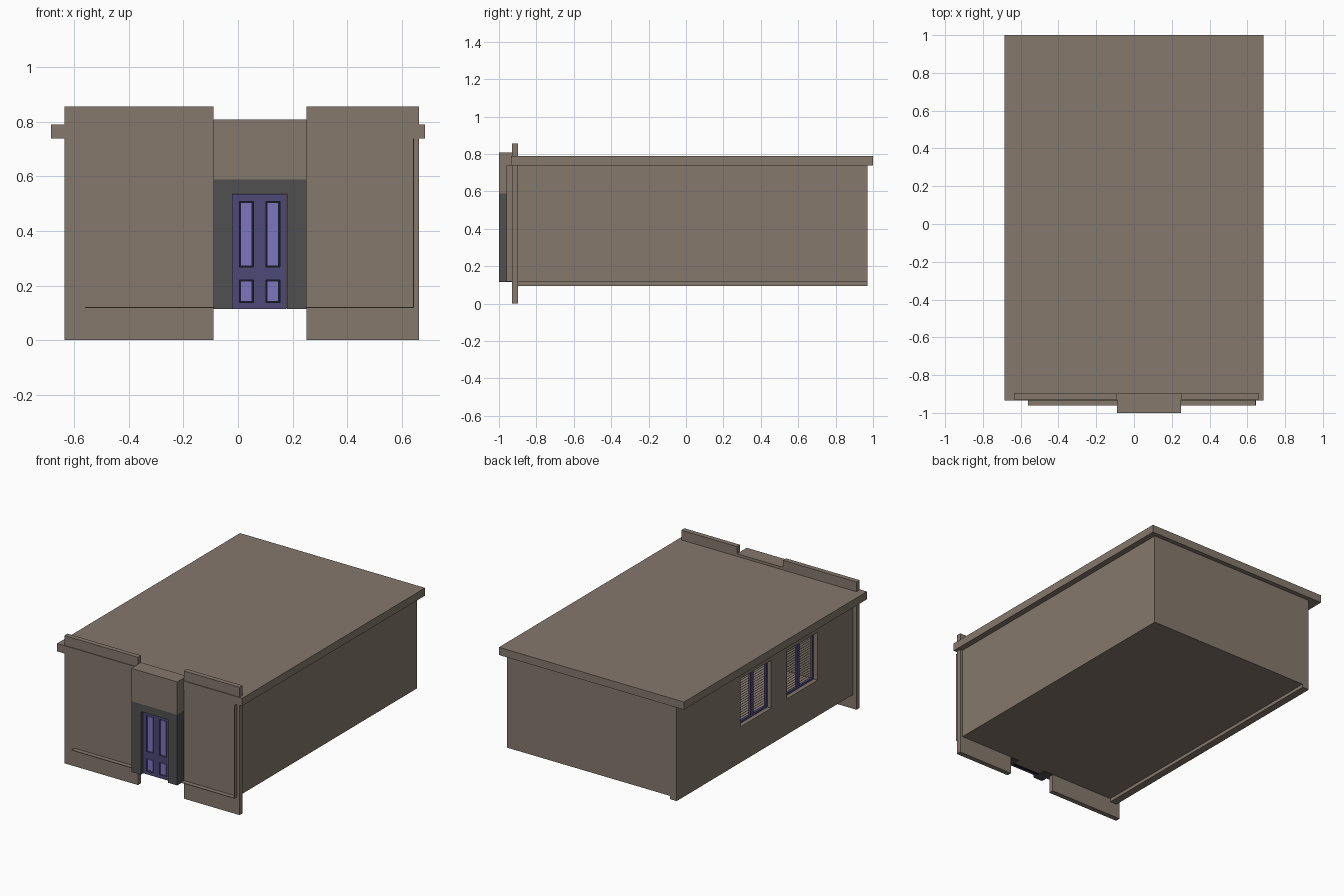
import bpy, bmesh
from mathutils import Vector

if "Cube" in bpy.data.objects:
    bpy.data.objects.remove(bpy.data.objects["Cube"])


def material(name, rgb):
    m = bpy.data.materials.new(name)
    m.diffuse_color = (*rgb, 1)
    m.use_nodes = True
    m.node_tree.nodes["Principled BSDF"].inputs["Base Color"].default_value = m.diffuse_color
    return m


BROWN = material("brown_stucco", (0.235, 0.188, 0.15))
GREY = material("dark_stone", (0.08, 0.08, 0.08))
INDIGO = material("indigo_paint", (0.075, 0.065, 0.185))
LILAC = material("lilac_paint", (0.21, 0.175, 0.53))
BLACK = material("black_trim", (0.01, 0.01, 0.015))


def finish(bm, name, mat):
    bmesh.ops.recalc_face_normals(bm, faces=bm.faces)
    me = bpy.data.meshes.new(name)
    bm.to_mesh(me)
    bm.free()
    me.materials.append(mat)
    ob = bpy.data.objects.new(name, me)
    bpy.context.collection.objects.link(ob)
    return ob


def box(name, x, y, z, mat=BROWN):
    """Box from (min, max) ranges."""
    bm = bmesh.new()
    bmesh.ops.create_cube(bm, size=1)
    for v in bm.verts:
        v.co = [r[0] + (c + 0.5) * (r[1] - r[0]) for c, r in zip(v.co, (x, y, z))]
    return finish(bm, name, mat)


def pierced(name, axis, u, z, depth, holes, mat=BROWN):
    """Upright slab with rectangular holes (u0, u1, z0, z1); u runs along x or y,
    depth is the range on the other horizontal axis."""
    us = sorted({*u, *(c for h in holes for c in h[:2])})
    zs = sorted({*z, *(c for h in holes for c in h[2:])})
    place = (lambda a, d, b: (a, d, b)) if axis == "x" else (lambda a, d, b: (d, a, b))
    bm = bmesh.new()
    grid = [[bm.verts.new(place(a, depth[0], b)) for b in zs] for a in us]
    for i in range(len(us) - 1):
        for j in range(len(zs) - 1):
            cu, cz = (us[i] + us[i + 1]) / 2, (zs[j] + zs[j + 1]) / 2
            if any(h[0] < cu < h[1] and h[2] < cz < h[3] for h in holes):
                continue
            bm.faces.new((grid[i][j], grid[i + 1][j], grid[i + 1][j + 1], grid[i][j + 1]))
    bmesh.ops.delete(bm, geom=[v for v in bm.verts if not v.link_faces], context="VERTS")
    out = bmesh.ops.extrude_face_region(bm, geom=bm.faces[:], use_keep_orig=True)
    moved = [g for g in out["geom"] if isinstance(g, bmesh.types.BMVert)]
    bmesh.ops.translate(bm, verts=moved, vec=Vector(place(0, depth[1] - depth[0], 0)))
    bmesh.ops.recalc_face_normals(bm, faces=bm.faces)
    bmesh.ops.dissolve_limit(bm, angle_limit=0.01, verts=bm.verts, edges=bm.edges)
    return finish(bm, name, mat)


# Roof slab
box("roof", (-0.685, 0.685), (-0.935, 1.0), (0.738, 0.79))

# Thin floor, right wall and back wall, poking slightly through the facade
T = 0.004
box("floor", (-0.56, 0.645), (-0.96, 0.97), (0.117, 0.117 + T))
box("right_wall", (0.645 - T, 0.645), (-0.96, 0.97), (0.117, 0.738))
box("back_wall", (-0.56, 0.645), (0.97 - T, 0.97), (0.117, 0.738))

# Thick left wall with two window openings
Z0, Z1 = 0.335, 0.655
windows = [(-0.03, 0.295), (-0.52, -0.195)]
pierced("left_wall", "y", (-0.90, 0.97), (0.095, 0.738), (-0.61, -0.56),
        [(a, b, Z0, Z1) for a, b in windows])

# Windows: two-light frame with a slatted blind behind
SLATS = 18
for n, (a, b) in enumerate(windows, 1):
    mid, f = (a + b) / 2, 0.014
    pierced(f"window_frame_{n}", "y", (a, b), (Z0, Z1), (-0.582, -0.566),
            [(a + f, mid - f, Z0 + f, Z1 - f), (mid + f, b - f, Z0 + f, Z1 - f)], INDIGO)
    for k in range(SLATS):
        z = Z0 + 0.02 + k * (Z1 - Z0 - 0.04) / (SLATS - 1)
        slat = box(f"blind_{n}_slat_{k + 1}", (-0.0065, 0.0065), (a + 0.008, b - 0.008),
                   (-0.001, 0.001))
        slat.location = (-0.556, 0, z)
        slat.rotation_euler.y = 0.6

# Facade panels rising above the roof and down to the ground
for side, xr in (("left", (-0.635, -0.09)), ("right", (0.25, 0.663))):
    box(f"facade_panel_{side}", xr, (-0.93, -0.897), (0, 0.855))

# Porch: brown lintel block over a dark door surround
box("porch_top", (-0.09, 0.25), (-1.0, -0.897), (0.588, 0.808))
pierced("door_surround", "x", (-0.09, 0.25), (0.115, 0.588), (-1.0, -0.897),
        [(-0.02, 0.18, 0.115, 0.537)], GREY)

# Door with four inset panels, each ringed by a dark groove
panels = [(x, x + 0.05, *zr) for x in (0.006, 0.103) for zr in ((0.138, 0.22), (0.268, 0.508))]
pierced("door", "x", (-0.02, 0.178), (0.115, 0.535), (-0.975, -0.96), panels, INDIGO)
box("door_back", (-0.02, 0.178), (-0.962, -0.945), (0.115, 0.535), BLACK)
for n, (x0, x1, z0, z1) in enumerate(panels, 1):
    g = 0.004
    box(f"door_panel_{n}", (x0 + g, x1 - g), (-0.972, -0.96), (z0 + g, z1 - g), LILAC)
